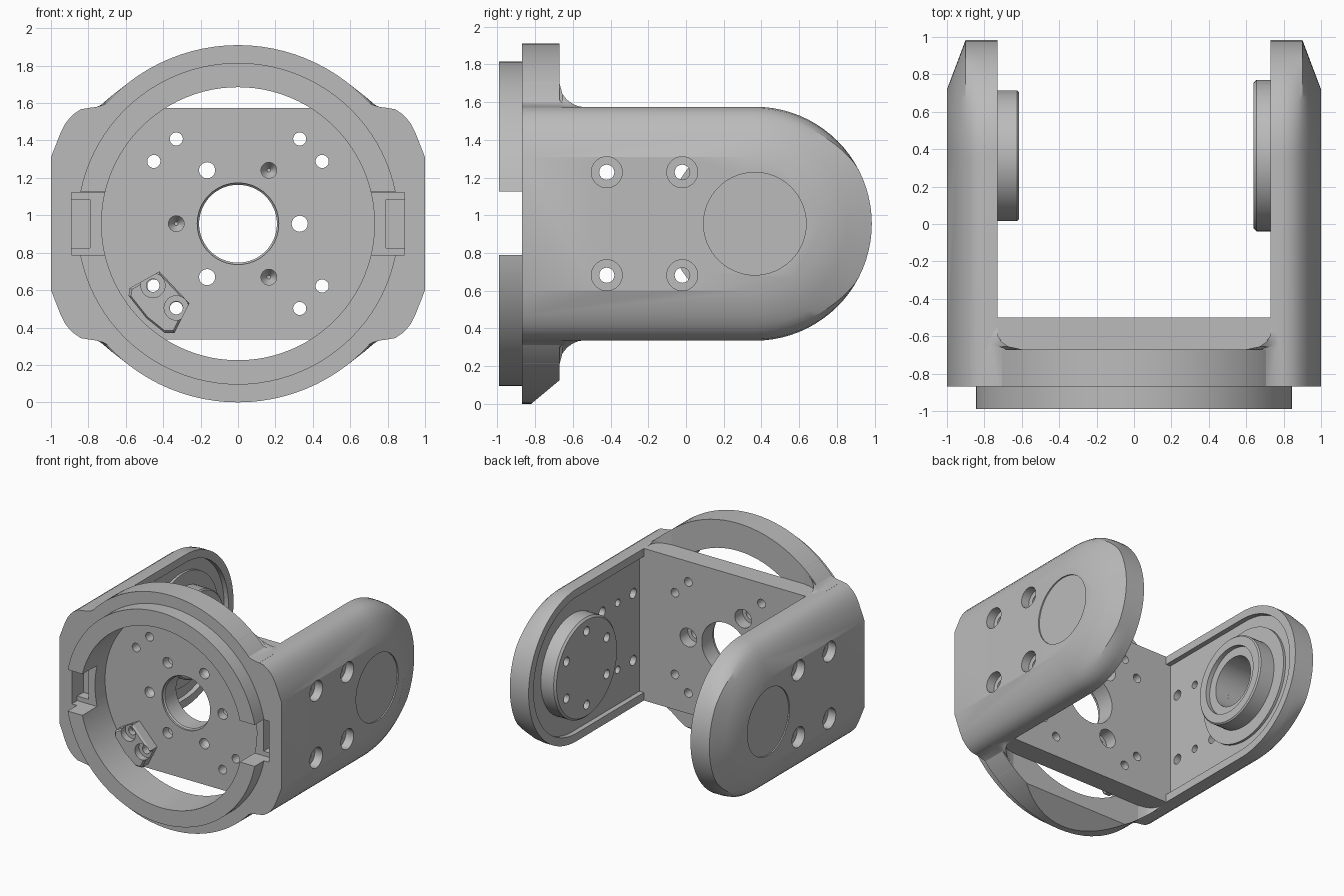
import bpy, bmesh, math
from mathutils import Vector

if "Cube" in bpy.data.objects:
    bpy.data.objects.remove(bpy.data.objects["Cube"])

CZ = 0.955          # height of the main axis
PIVOT_Y = 0.365     # centre of the rounded arm ends
WALL = 0.73         # inner face of the arms
RAD = 0.62          # half height of the arms

grey = bpy.data.materials.new("machined grey")
grey.use_nodes = True
grey.diffuse_color = (0.5, 0.5, 0.5, 1)
grey.node_tree.nodes["Principled BSDF"].inputs["Base Color"].default_value = (0.5, 0.5, 0.5, 1)


def finish(name, bm):
    bmesh.ops.recalc_face_normals(bm, faces=bm.faces[:])
    mesh = bpy.data.meshes.new(name)
    bm.to_mesh(mesh)
    bm.free()
    mesh.materials.append(grey)
    obj = bpy.data.objects.new(name, mesh)
    bpy.context.collection.objects.link(obj)
    return obj


def activate(obj):
    bpy.ops.object.select_all(action='DESELECT')
    obj.select_set(True)
    bpy.context.view_layer.objects.active = obj


def cut(obj, bm):
    """Subtract the solids in bm from obj."""
    cutter = finish("cutter", bm)
    cutter.hide_render = True
    mod = obj.modifiers.new("cut", 'BOOLEAN')
    mod.operation, mod.solver, mod.object = 'DIFFERENCE', 'EXACT', cutter
    activate(obj)
    bpy.ops.object.modifier_apply(modifier=mod.name)
    bpy.data.objects.remove(cutter)


def loft(bm, rows, closed_rows=False, wrap=True, caps=True):
    """Skin rows of points; each row is a loop when wrap is set."""
    rows = [[bm.verts.new(p) for p in row] for row in rows]
    n = len(rows[0])
    pairs = list(zip(rows, rows[1:])) + ([(rows[-1], rows[0])] if closed_rows else [])
    for a, b in pairs:
        for i in range(n if wrap else n - 1):
            j = (i + 1) % n
            bm.faces.new((a[i], a[j], b[j], b[i]))
    if caps and not closed_rows:
        bm.faces.new(rows[0])
        bm.faces.new(rows[-1])


def lathe(bm, profile, origin, axis, closed=False, seg=32):
    """Revolve (radius, height) points about an axis."""
    q = Vector(axis).to_track_quat('Z', 'Y')
    angles = [math.tau * i / seg for i in range(seg)]
    loft(bm, [[Vector(origin) + q @ Vector((r * math.cos(a), r * math.sin(a), h))
               for a in angles] for r, h in profile], closed)


def box(bm, x, y, z):
    loft(bm, [[(x[0], v, z[0]), (x[1], v, z[0]), (x[1], v, z[1]), (x[0], v, z[1])] for v in y])


def stadium(r, y0, x, soften=0.0):
    """Arm outline; soften shrinks the straight edges and fades round the end."""
    pts = [(x, y0, CZ + r - soften)]
    for i in range(41):
        a = math.pi * (0.5 - i / 40)
        rr = r - soften * max(0, abs(math.sin(a)) * 2 - 1)
        pts.append((x, PIVOT_Y + rr * math.cos(a), CZ + rr * math.sin(a)))
    return pts + [(x, y0, CZ - r + soften)]


def side_pockets(bm, s):
    """Connector recess in the side of the ring."""
    for xa, depth, h in ((0.70, -0.80, 0.167), (0.79, -0.72, 0.13)):
        box(bm, sorted((s * xa, s * 0.89)), (-1.1, depth), (CZ - h, CZ + h))


# Ring with its stepped front flange
bm = bmesh.new()
lathe(bm, [(0.73, 0.67), (0.955, 0.67), (0.955, 0.87), (0.86, 0.87), (0.86, 0.99), (0.73, 0.99)],
      (0, 0, CZ), (0, -1, 0), closed=True, seg=96)
ring = finish("front_ring", bm)
bm = bmesh.new()
for s in (-1, 1):
    box(bm, sorted((s * 0.5, s * 1.1)), (-1.1, -0.87), (0.79, 1.125))
cut(ring, bm)
for s in (-1, 1):
    for i in range(2):
        bm = bmesh.new()
        side_pockets(bm, s)
        keep = bm.verts[:8] if i == 0 else bm.verts[8:]
        bmesh.ops.delete(bm, geom=[v for v in bm.verts if v not in keep])
        cut(ring, bm)
# Sloped underside of the ring
bm = bmesh.new()
loft(bm, [[(x, -0.84, -0.016), (x, -0.6, 0.184), (x, -0.6, -0.2), (x, -0.84, -0.2)] for x in (-1, 1)])
cut(ring, bm)

# Back plate of the fork with its bolt pattern
bm = bmesh.new()
box(bm, (-0.74, 0.74), (-0.67, -0.5), (CZ - RAD, CZ + RAD))
plate = finish("base_plate", bm)
bm = bmesh.new()
lathe(bm, [(0.218, 0.75), (0.218, 0.655), (0.208, 0.645), (0.208, 0.4)], (0, 0, CZ), (0, -1, 0), seg=64)
for i in range(6):
    a = math.pi * i / 3
    centre = (0.33 * math.cos(a), 0, CZ + 0.33 * math.sin(a))
    if i % 2 == 0:      # through holes, counterbored behind
        prof = [(0.043, 0.75), (0.043, 0.6), (0.075, 0.6), (0.075, 0.4)]
    else:               # blind countersunk holes
        prof = [(0.042, 0.75), (0.042, 0.63), (0.01, 0.58)]
    lathe(bm, prof, centre, (0, -1, 0))
for sx in (-1, 1):
    for sz in (-1, 1):
        for x, z in ((0.33, 0.453), (0.45, 0.333)):
            lathe(bm, [(0.035, 0.75), (0.035, 0.4)], (sx * x, 0, CZ + sz * z), (0, -1, 0))
cut(plate, bm)

# Small clamp block on the plate
outline = [(-0.42, 0.7), (-0.26, 0.53), (-0.34, 0.37), (-0.39, 0.37), (-0.49, 0.45), (-0.585, 0.57), (-0.58, 0.61)]
bm = bmesh.new()
loft(bm, [[(-0.42 + (x + 0.42) * k, y, 0.54 + (z - 0.54) * k) for x, z in outline]
          for y, k in ((-0.665, 1), (-0.75, 1), (-0.765, 0.92))])
clamp = finish("clamp_block", bm)
bm = bmesh.new()
for x, z in ((-0.455, 0.625), (-0.33, 0.505)):
    lathe(bm, [(0.065, 0.8), (0.065, 0.71), (0.035, 0.71), (0.035, 0.6)], (x, 0, z), (0, -1, 0))
cut(clamp, bm)

# Arms: (x, radius, softening of the long edges)
section = [(WALL, RAD, 0), (0.79, RAD, 0), (0.84, RAD, 0.008), (0.88, RAD, 0.035),
           (0.9, RAD, 0.055), (0.925, 0.554, 0.02), (0.95, 0.487, 0.004), (1.0, 0.355, 0)]
parts = [ring, plate, clamp]
for s, side in ((1, "left"), (-1, "right")):
    out = (s, 0, 0)
    bm = bmesh.new()
    loft(bm, [stadium(r, -0.87, s * x, soft) for x, r, soft in section])
    arm = finish(side + "_arm", bm)
    # Shallow pocket on the inner face
    bm = bmesh.new()
    loft(bm, [stadium(0.555, -0.5, s * x) for x in (0.65, 0.77)])
    cut(arm, bm)
    # Screw holes and outer cover recess
    bm = bmesh.new()
    for y in (-0.42, -0.02):
        for dz in (-0.273, 0.273):
            lathe(bm, [(0.082, 1.1), (0.082, 0.93), (0.04, 0.93), (0.04, 0.6)], (0, y, CZ + dz), out)
    for dz in (-0.273, 0.273):
        lathe(bm, [(0.03, 0.82), (0.03, 0.6)], (0, -0.22, CZ + dz), out)
    lathe(bm, [(0.272, 1.1), (0.272, 0.99)], (0, PIVOT_Y, CZ), out, seg=64)
    if s < 0:
        lathe(bm, [(0.2, 0.92), (0.2, 0.6)], (0, PIVOT_Y, CZ), out, seg=48)
    cut(arm, bm)
    for i in range(2):
        bm = bmesh.new()
        side_pockets(bm, s)
        keep = bm.verts[:8] if i == 0 else bm.verts[8:]
        bmesh.ops.delete(bm, geom=[v for v in bm.verts if v not in keep])
        cut(arm, bm)
    parts.append(arm)

    # Concave fillets blending ring into arm
    for sz, level in ((1, "upper"), (-1, "lower")):
        bm = bmesh.new()
        rows = []
        for y in (-0.87, -0.67, -0.655, -0.63, -0.6, -0.57, -0.52):
            t = min(1, max(0, (y + 0.67) / 0.15))
            h = 1 - math.sqrt(1 - (1 - t) ** 2)
            u = min(1, max(0, (y + 0.67) / 0.09))
            shift = 0.13 * math.sqrt(1 - (1 - u) ** 2)
            prof = [(0.6, 0.743), (0.64, 0.695), (0.68, 0.657), (0.72, 0.635), (0.76, 0.624), (0.8, 0.619)]
            row = [(0.8 - (0.8 - x) * (0.2 - shift) / 0.2, 0.615 + (z - 0.615) * h) for x, z in prof]
            row += [(row[-1][0], 0.52), (row[0][0], 0.52)]
            rows.append([(s * x, y, CZ + sz * z) for x, z in row])
        loft(bm, rows)
        parts.append(finish(f"{side}_{level}_fillet", bm))

# Drive flange on the left arm
bm = bmesh.new()
lathe(bm, [(0.405, 0.8), (0.405, 0.655), (0.39, 0.64)], (0, PIVOT_Y, CZ), (1, 0, 0), seg=64)
hub = finish("drive_flange", bm)
bm = bmesh.new()
for i in range(6):
    a = math.pi * (i + 0.5) / 3
    lathe(bm, [(0.036, 0.74), (0.036, 0.6)], (0, PIVOT_Y + 0.3 * math.cos(a), CZ + 0.3 * math.sin(a)), (1, 0, 0))
cut(hub, bm)

# Bearing seat on the right arm
bm = bmesh.new()
lathe(bm, [(0.46, 0.78), (0.46, 0.75), (0.35, 0.75), (0.35, 0.625), (0.34, 0.615), (0.27, 0.615),
           (0.27, 0.65), (0.2, 0.65), (0.2, 0.78)], (0, PIVOT_Y, CZ), (-1, 0, 0), closed=True, seg=64)
parts += [hub, finish("bearing_seat", bm)]

for obj in parts:
    activate(obj)
    bpy.ops.object.shade_smooth_by_angle(angle=math.radians(25))
